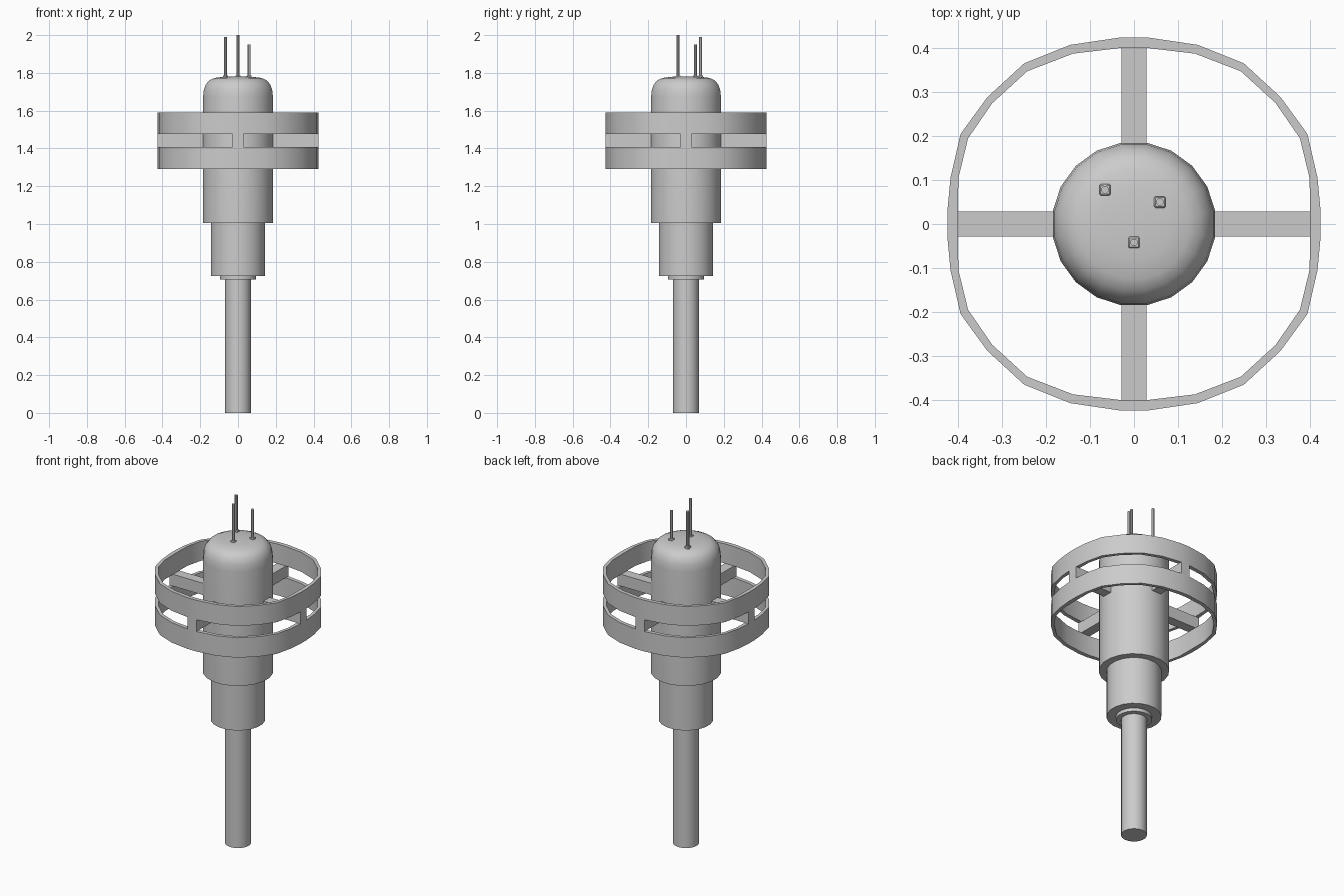
import bpy, bmesh, math
from math import cos, sin, pi

if "Cube" in bpy.data.objects:
    bpy.data.objects.remove(bpy.data.objects["Cube"])


def finish(bm, name):
    bmesh.ops.remove_doubles(bm, verts=bm.verts, dist=1e-5)
    bmesh.ops.recalc_face_normals(bm, faces=bm.faces)
    me = bpy.data.meshes.new(name)
    bm.to_mesh(me)
    bm.free()
    ob = bpy.data.objects.new(name, me)
    bpy.context.collection.objects.link(ob)
    bpy.ops.object.select_all(action='DESELECT')
    ob.select_set(True)
    bpy.context.view_layer.objects.active = ob
    bpy.ops.object.shade_smooth_by_angle(angle=math.radians(35))
    return ob


def lathe(name, profile, sides=20, center=(0, 0)):
    """Revolve (radius, z) points, radius measured to the flats; capped both ends."""
    bm = bmesh.new()
    k = 1 / cos(pi / sides)
    rings = [[bm.verts.new((center[0] + r * k * cos((i + .5) * 2 * pi / sides),
                            center[1] + r * k * sin((i + .5) * 2 * pi / sides), z))
              for i in range(sides)] for r, z in profile]
    for a, b in zip(rings, rings[1:]):
        for i in range(sides):
            j = (i + 1) % sides
            bm.faces.new((a[i], a[j], b[j], b[i]))
    bm.faces.new(rings[0])
    bm.faces.new(rings[-1])
    return finish(bm, name)


def box(name, x0, x1, y0, y1, z0, z1):
    bm = bmesh.new()
    bmesh.ops.create_cube(bm, size=1)
    for v in bm.verts:
        v.co = ((x0 + x1) / 2 + v.co.x * (x1 - x0),
                (y0 + y1) / 2 + v.co.y * (y1 - y0),
                (z0 + z1) / 2 + v.co.z * (z1 - z0))
    return finish(bm, name)


def mirror4(q):
    """Quarter outline (from +x to +y) to full loop."""
    half = q + [(-x, y) for x, y in reversed(q)]
    return half + [(-x, -y) for x, y in half]


# Grip shaft, collar, lower barrel and domed main body
lathe("shaft", [(.068, 0), (.068, .71)])
lathe("collar", [(.095, .705), (.095, .73)])
lathe("lower_barrel", [(.144, .725), (.144, 1.01)])
lathe("main_body", [(.185, 1.005), (.185, 1.672), (.181, 1.71), (.17, 1.74),
                    (.151, 1.761), (.125, 1.773), (.08, 1.779), (.03, 1.782)])

# Two guard bands
outer = mirror4([(.425, .03), (.418, .105), (.395, .205), (.334, .289),
                 (.25, .366), (.145, .408), (.03, .425)])
inner = mirror4([(.401, .03), (.4, .104), (.378, .195), (.323, .275),
                 (.243, .348), (.139, .388), (.03, .401)])
for name, z0, z1 in (("lower_band", 1.29, 1.407), ("upper_band", 1.476, 1.59)):
    bm = bmesh.new()
    loops = [[bm.verts.new((x, y, z)) for x, y in pts]
             for pts, z in ((outer, z0), (outer, z1), (inner, z1), (inner, z0))]
    n = len(outer)
    for a, b in zip(loops, loops[1:] + loops[:1]):
        for i in range(n):
            j = (i + 1) % n
            bm.faces.new((a[i], a[j], b[j], b[i]))
    finish(bm, name)

# Four spokes that also join the bands
for i in range(4):
    spoke = box(f"spoke_{i + 1}", .17, .425, -.029, .029, 1.407, 1.476)
    spoke.rotation_euler.z = i * pi / 2

# Aerials on small square feet
for i, (x, y, top) in enumerate(((-.066, .078, 1.99), (.059, .05, 1.95), (0, -.042, 2.0))):
    lathe(f"aerial_{i + 1}", [(.008, 1.76), (.008, top)], 8, (x, y))
    foot = box(f"aerial_foot_{i + 1}", x - .013, x + .013, y - .013, y + .013, 1.76, 1.787)
    bev = foot.modifiers.new("bevel", 'BEVEL')
    bev.width = .003
